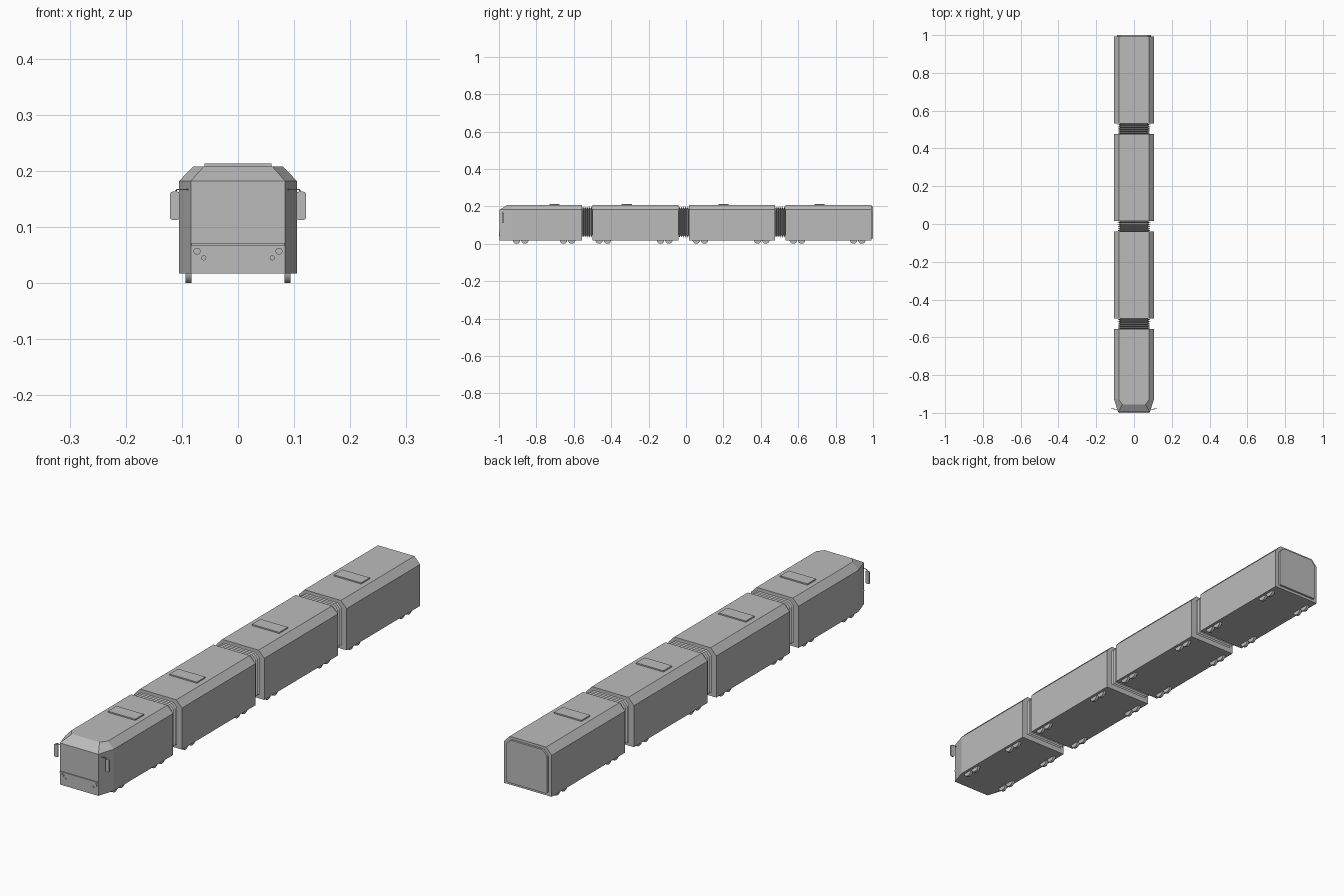
import bpy, bmesh, math
from mathutils import Vector, Matrix

cube = bpy.data.objects.get("Cube")
if cube:
    bpy.data.objects.remove(cube)

grey = bpy.data.materials.new("plain grey")
grey.use_nodes = True
color = (0.5, 0.5, 0.5, 1)
grey.diffuse_color = color
grey.node_tree.nodes["Principled BSDF"].inputs["Base Color"].default_value = color


def finish(name, bm):
    bmesh.ops.recalc_face_normals(bm, faces=bm.faces)
    mesh = bpy.data.meshes.new(name)
    bm.to_mesh(mesh)
    bm.free()
    mesh.materials.append(grey)
    obj = bpy.data.objects.new(name, mesh)
    bpy.context.collection.objects.link(obj)
    return obj


def box(name, center, size, bevel=0, axis=None):
    """Box, with the edges along one axis rounded if a bevel is given."""
    bm = bmesh.new()
    bmesh.ops.create_cube(bm, size=1, matrix=Matrix.Translation(center) @ Matrix.Diagonal((*size, 1)))
    if bevel:
        edges = [e for e in bm.edges
                 if abs((e.verts[0].co - e.verts[1].co).normalized()[axis]) > 0.9]
        bmesh.ops.bevel(bm, geom=edges, offset=bevel, segments=4, profile=0.5, affect='EDGES')
    return finish(name, bm)


def cylinder(name, center, radius, depth, axis, sides):
    bm = bmesh.new()
    turn = Vector((0, 0, 1)).rotation_difference(Vector(axis)).to_matrix().to_4x4()
    bmesh.ops.create_cone(bm, cap_ends=True, segments=sides, radius1=radius, radius2=radius,
                          depth=depth, matrix=Matrix.Translation(center) @ turn)
    obj = finish(name, bm)
    for p in obj.data.polygons:
        p.use_smooth = len(p.vertices) == 4
    return obj


def section(y, wide=0.105, roof=0.08, low=0.017, shoulder=0.182, top=0.208, roof_y=None):
    """Cross-section: floor, upright walls, slanted shoulders and flat roof."""
    ry = y if roof_y is None else roof_y
    half = [(wide, y, low), (wide, y, shoulder), (roof, ry, top)]
    return half + [(-x, b, z) for x, b, z in reversed(half)]


def loft(name, rings):
    bm = bmesh.new()
    rows = [[bm.verts.new(p) for p in ring] for ring in rings]
    for a, b in zip(rows, rows[1:]):
        for i in range(len(a)):
            j = (i + 1) % len(a)
            bm.faces.new((a[i], a[j], b[j], b[i]))
    for row in (rows[0], rows[-1]):
        # lower wall and slanted upper part stay separate flat faces
        bm.faces.new((row[0], row[1], row[4], row[5]))
        bm.faces.new((row[1], row[2], row[3], row[4]))
    return finish(name, bm)


# Carriages: the first has a tapered cab
PITCH, LENGTH, GAP = 0.516, 0.461, 0.055
starts = [-0.556 - LENGTH + PITCH * i for i in range(4)]
for i, start in enumerate(starts):
    end = start + LENGTH
    if i == 0:
        rings = [section(-0.996, 0.084, 0.061, roof_y=-0.955), section(-0.93), section(end)]
    else:
        rings = [section(start), section(end)]
    loft(f"carriage_{i + 1}", rings)

# Folded bellows between the carriages
FOLDS = 5
for i in range(3):
    y0 = starts[i] + LENGTH
    rings = []
    for k in range(FOLDS * 2 + 1):
        y = y0 + GAP * k / (FOLDS * 2)
        if k % 2:
            rings.append(section(y, 0.087, 0.072, 0.033, 0.182, 0.199))
        else:
            rings.append(section(y, 0.073, 0.062, 0.046, 0.172, 0.185))
    loft(f"bellows_{i + 1}", rings)

# Roof hatches
for i, y in enumerate((-0.703, -0.317, 0.2, 0.714)):
    box(f"roof_hatch_{i + 1}", (0, y, 0.2095), (0.12, 0.054, 0.007))

# Wheel pairs under every carriage
bogies = (-0.884, -0.633, -0.442, -0.114, 0.077, 0.405, 0.596, 0.918)
for side, label in ((1, "left"), (-1, "right")):
    for b, y in enumerate(bogies):
        for offset, place in ((-0.022, "front"), (0.022, "rear")):
            cylinder(f"{label}_{place}_wheel_{b + 1}", (side * 0.0885, y + offset, 0.02),
                     0.02, 0.011, (1, 0, 0), 24)

    # Headlights
    cylinder(f"{label}_headlight", (side * 0.073, -0.9965, 0.057), 0.0062, 0.005, (0, 1, 0), 24)
    cylinder(f"{label}_fog_light", (side * 0.061, -0.9965, 0.045), 0.0045, 0.005, (0, 1, 0), 20)

    # Wing mirror on a bent arm
    box(f"{label}_mirror", (side * 0.1125, -0.978, 0.138), (0.017, 0.005, 0.05), 0.004, 1)
    curve = bpy.data.curves.new(f"{label}_mirror_arm", 'CURVE')
    curve.dimensions = '3D'
    curve.bevel_depth = 0.0015
    curve.bevel_resolution = 1
    curve.use_fill_caps = True
    line = curve.splines.new('POLY')
    path = [(0.086, -0.982, 0.167), (0.109, -0.979, 0.167), (0.113, -0.978, 0.161)]
    line.points.add(len(path) - 1)
    for point, (x, y, z) in zip(line.points, path):
        point.co = (side * x, y, z, 1)
    curve.materials.append(grey)
    bpy.context.collection.objects.link(bpy.data.objects.new(f"{label}_mirror_arm", curve))

# Ledge below the windscreen
box("windscreen_ledge", (0, -0.996, 0.069), (0.165, 0.008, 0.005))

# Raised panel on the rear end
rear = starts[3] + LENGTH
loft("rear_panel", [section(y, 0.09, 0.07, 0.028, 0.178, 0.198) for y in (rear - 0.004, 1.0)])
panel = bpy.data.objects["rear_panel"]
bm = bmesh.new()
bm.from_mesh(panel.data)
corners = [e for e in bm.edges
           if abs(e.verts[0].co.y - e.verts[1].co.y) > 0.005]
bmesh.ops.bevel(bm, geom=corners, offset=0.006, segments=3, profile=0.5, affect='EDGES')
bm.to_mesh(panel.data)
bm.free()
